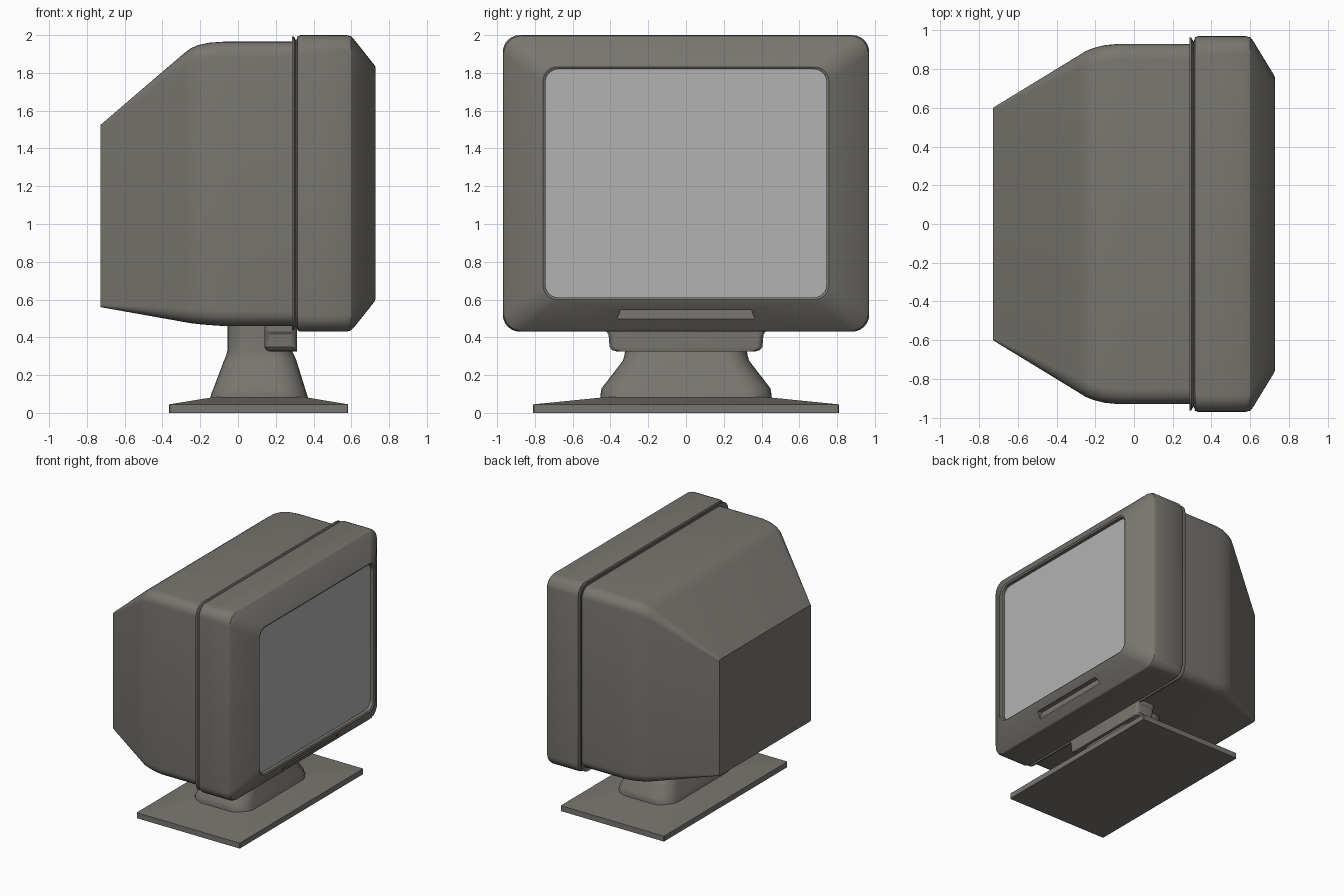
import bpy, bmesh
from math import cos, sin, pi

if "Cube" in bpy.data.objects:
    bpy.data.objects.remove(bpy.data.objects["Cube"])


def material(name, rgb):
    m = bpy.data.materials.new(name)
    m.diffuse_color = (*rgb, 1)
    m.use_nodes = True
    m.node_tree.nodes["Principled BSDF"].inputs["Base Color"].default_value = m.diffuse_color
    return m


PLASTIC = material("warm_grey_plastic", (0.19, 0.18, 0.16))
GLASS = material("screen_grey", (0.45, 0.45, 0.45))


def rounded_rect(u0, u1, v0, v1, r, n=6):
    """Outline of a rounded rectangle, counter-clockwise."""
    pts = []
    corners = [(u1 - r, v1 - r), (u0 + r, v1 - r), (u0 + r, v0 + r), (u1 - r, v0 + r)]
    for k, (cu, cv) in enumerate(corners):
        for i in range(n + 1):
            a = (k + i / n) * pi / 2
            pts.append((cu + r * cos(a), cv + r * sin(a)))
    return pts


def loft(name, axis, sections, n=6, mat=PLASTIC, angle=0.5):
    """Skin rounded rectangles (pos, u0, u1, v0, v1, radius) along x or z."""
    bm = bmesh.new()
    rings = []
    for pos, *rect in sections:
        pts = rounded_rect(*rect, n)
        rings.append([bm.verts.new((pos, u, v) if axis == "x" else (u, v, pos))
                      for u, v in pts])
    for a, b in zip(rings, rings[1:]):
        for i in range(len(a)):
            j = (i + 1) % len(a)
            bm.faces.new((a[i], a[j], b[j], b[i]))
    bm.faces.new(rings[0])
    bm.faces.new(rings[-1])
    bmesh.ops.recalc_face_normals(bm, faces=bm.faces)
    me = bpy.data.meshes.new(name)
    bm.to_mesh(me)
    bm.free()
    ob = bpy.data.objects.new(name, me)
    bpy.context.collection.objects.link(ob)
    me.materials.append(mat)
    smooth(ob, angle)
    return ob


def smooth(ob, angle):
    bpy.ops.object.select_all(action="DESELECT")
    bpy.context.view_layer.objects.active = ob
    ob.select_set(True)
    bpy.ops.object.shade_smooth_by_angle(angle=angle)


# tapered rear housing
loft("rear_housing", "x", [
    (x, -hy, hy, z0, z1, r) for x, hy, z0, z1, r in [
        (0.31, 0.93, 0.46, 1.965, 0.08), (-0.08, 0.93, 0.46, 1.965, 0.08),
        (-0.15, 0.923, 0.465, 1.96, 0.08), (-0.21, 0.908, 0.47, 1.948, 0.08),
        (-0.25, 0.892, 0.475, 1.93, 0.075), (-0.29, 0.867, 0.482, 1.9, 0.07),
        (-0.728, 0.6, 0.56, 1.525, 0.012)]])


# bezel: flared rear lip, groove, deep rim, chamfer, screen recess
def rim(x, d, r=0.09):
    return (x, -0.97 + d, 0.97 - d, 0.43 + d, 2.0 - d, r)


bezel = loft("screen_bezel", "x", [
    rim(0.31, 0.05), rim(0.286, 0.006), rim(0.296, 0.008), rim(0.308, 0.03),
    rim(0.316, 0.006), rim(0.33, 0), rim(0.575, 0), rim(0.598, 0.006), rim(0.612, 0.02),
    (0.722, -0.77, 0.77, 0.588, 1.842, 0.08), (0.727, -0.757, 0.757, 0.6, 1.832, 0.075),
    (0.72, -0.745, 0.745, 0.61, 1.82, 0.07), (0.69, -0.745, 0.745, 0.61, 1.82, 0.07)])

# notch for the controls below the screen
bm = bmesh.new()
outline = [(-0.37, 0.49), (0.37, 0.49), (0.345, 0.545), (-0.345, 0.545)]
face = bm.faces.new([bm.verts.new((0.65, y, z)) for y, z in outline])
ext = bmesh.ops.extrude_face_region(bm, geom=[face])
bmesh.ops.translate(bm, vec=(0.15, 0, 0),
                    verts=[v for v in ext["geom"] if isinstance(v, bmesh.types.BMVert)])
bmesh.ops.recalc_face_normals(bm, faces=bm.faces)
me = bpy.data.meshes.new("control_notch_cutter")
bm.to_mesh(me)
bm.free()
me.materials.append(PLASTIC)
cutter = bpy.data.objects.new("control_notch_cutter", me)
bpy.context.collection.objects.link(cutter)
cutter.hide_render = True
mod = bezel.modifiers.new("control_notch", "BOOLEAN")
mod.operation = "DIFFERENCE"
mod.object = cutter
bpy.context.view_layer.objects.active = bezel
bpy.ops.object.modifier_apply(modifier=mod.name)
bpy.data.objects.remove(cutter)
smooth(bezel, 0.5)

# flat screen
loft("screen", "x", [(0.68, -0.744, 0.744, 0.611, 1.819, 0.07),
                     (0.694, -0.744, 0.744, 0.611, 1.819, 0.07)], mat=GLASS)

# tilt block under the bezel
loft("tilt_block", "z", [
    (z, x0, 0.312, -hy, hy, r) for z, x0, hy, r in [
        (0.325, 0.17, 0.365, 0.03), (0.332, 0.15, 0.39, 0.03), (0.35, 0.14, 0.405, 0.03),
        (0.415, 0.14, 0.41, 0.03), (0.43, 0.14, 0.42, 0.03), (0.47, 0.14, 0.42, 0.03)]])

# flared neck
loft("stand_neck", "z", [
    (z, x0, x1, -hy, hy, r) for z, x0, x1, hy, r in [
        (0.06, -0.15, 0.375, 0.452, 0.14), (0.1, -0.142, 0.365, 0.452, 0.14),
        (0.13, -0.13, 0.355, 0.447, 0.14), (0.275, -0.075, 0.31, 0.335, 0.12),
        (0.3, -0.064, 0.3, 0.327, 0.12), (0.33, -0.056, 0.285, 0.322, 0.12),
        (0.48, -0.056, 0.285, 0.322, 0.12)]])

# shallow pyramid-shaped foot
loft("stand_foot", "z", [
    (z, x0, x1, -hy, hy, 0.004) for z, x0, x1, hy in [
        (0, -0.365, 0.583, 0.81), (0.045, -0.365, 0.583, 0.81),
        (0.08, -0.15, 0.375, 0.46), (0.11, 0.04, 0.18, 0.1)]], n=1, angle=0.3)
